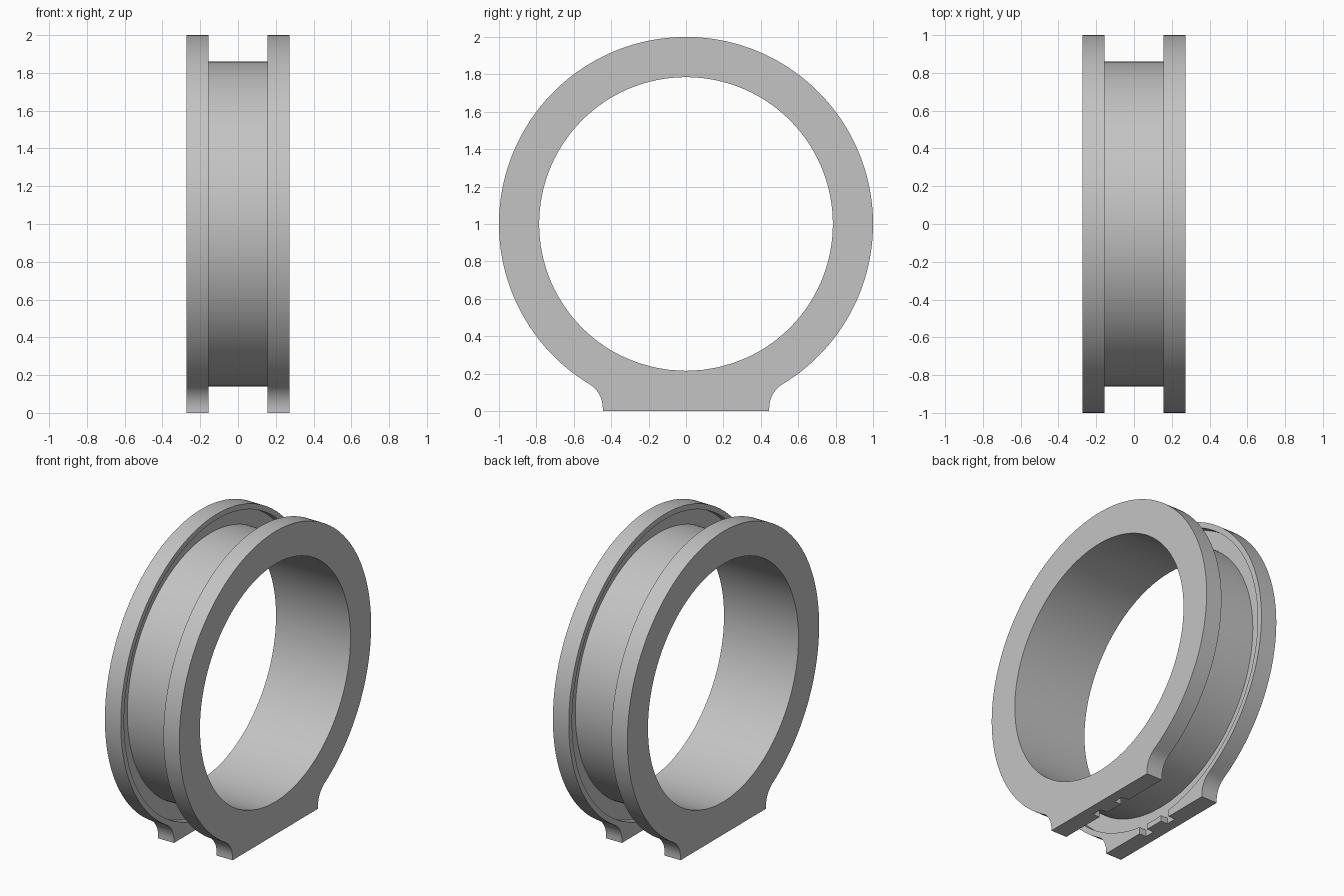
import bpy, bmesh, math

cube = bpy.data.objects.get("Cube")
if cube:
    bpy.data.objects.remove(cube, do_unlink=True)

grey = bpy.data.materials.new("plain grey")
grey.use_nodes = True
grey.diffuse_color = (0.55, 0.55, 0.55, 1)
grey.node_tree.nodes["Principled BSDF"].inputs["Base Color"].default_value = (0.55, 0.55, 0.55, 1)

FACE, INNER, FLOOR = 0.272, 0.156, 0.206    # flange planes along x
BORE, DRUM, RECESS = 0.785, 0.86, 0.965     # radii
FOOT, FILLET, FILLET_Z = 0.445, 0.15, 0.016


def half_outline():
    """Right half of the flange outline (y, z about the axle), bottom to top."""
    pts = [(y * FOOT, -1.0) for y in (0.25, 0.5, 0.75, 1)]
    cy, cz = FOOT + FILLET, FILLET_Z - 1
    sweep = math.atan2(-cz, cy)
    for i in range(13):
        a = math.pi - sweep * i / 12
        pts.append((cy + FILLET * math.cos(a), cz + FILLET * math.sin(a)))
    # The circle takes over just past the end of the fillet
    start = math.atan2(pts[-1][1], pts[-1][0])
    for i in range(1, 72):
        a = start + (math.pi / 2 - start) * i / 72
        pts.append((math.cos(a), math.sin(a)))
    return pts


right = half_outline()
outline = [(0, -1)] + right + [(0, 1)] + [(-y, z) for y, z in reversed(right)]


def finish(obj):
    bpy.ops.object.select_all(action='DESELECT')
    obj.select_set(True)
    bpy.context.view_layer.objects.active = obj
    for mod in list(obj.modifiers):
        bpy.ops.object.modifier_apply(modifier=mod.name)
    bpy.ops.object.shade_smooth_by_angle(angle=math.radians(30))


def ring(name, chain):
    """Closed ring from (x, radius) loops; radius None follows the outline."""
    bm = bmesh.new()
    loops = []
    for x, radius in chain:
        loop = []
        for y, z in outline:
            s = 1 if radius is None else radius / math.hypot(y, z)
            loop.append(bm.verts.new((x, y * s, 1 + z * s)))
        loops.append(loop)
    n = len(outline)
    for a, b in zip(loops, loops[1:] + loops[:1]):
        for i in range(n):
            j = (i + 1) % n
            bm.faces.new((a[i], a[j], b[j], b[i]))
    bmesh.ops.recalc_face_normals(bm, faces=bm.faces)
    mesh = bpy.data.meshes.new(name)
    bm.to_mesh(mesh)
    bm.free()
    mesh.materials.append(grey)
    obj = bpy.data.objects.new(name, mesh)
    bpy.context.collection.objects.link(obj)
    return obj


# Central drum
drum = ring("drum", [(-FLOOR, BORE), (-FLOOR, DRUM), (FLOOR, DRUM), (FLOOR, BORE)])
finish(drum)

# Footed flanges with a recessed inner face, mirrored across x
flanges = ring("footed_flanges", [(FACE, BORE), (FACE, None), (INNER, None),
                                  (INNER, RECESS), (FLOOR, RECESS), (FLOOR, BORE)])

# Small slots through the recess lip under each foot
for side in (-1, 1):
    bpy.ops.mesh.primitive_cube_add(size=1, location=(FLOOR - 0.04, side * 0.1, 0.01))
    cutter = bpy.context.object
    cutter.name = "slot_cutter"
    cutter.scale = (0.08, 0.07, 0.08)
    cutter.hide_render = True
    cutter.hide_viewport = False
    mod = flanges.modifiers.new("slot", 'BOOLEAN')
    mod.operation = 'DIFFERENCE'
    mod.solver = 'EXACT'
    mod.object = cutter
flanges.modifiers.new("both sides", 'MIRROR').use_axis = (True, False, False)
bpy.context.view_layer.update()
finish(flanges)

for obj in [o for o in bpy.data.objects if o.name.startswith("slot_cutter")]:
    bpy.data.objects.remove(obj, do_unlink=True)
